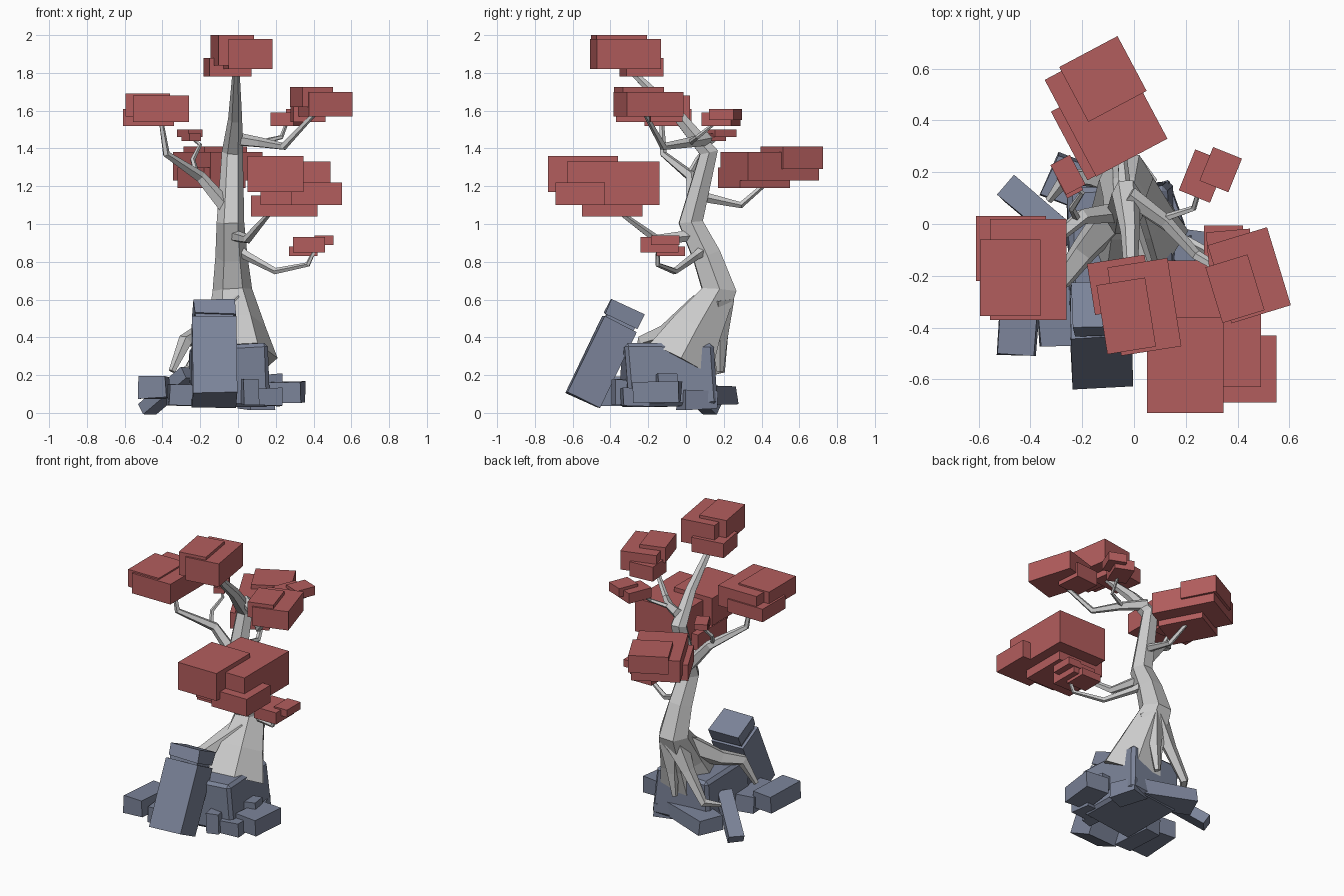
import bpy, bmesh, math, random
from mathutils import Vector, Matrix, Euler

random.seed(4)


def material(name, rgb):
    m = bpy.data.materials.new(name)
    m.diffuse_color = (*rgb, 1)
    return m


LEAF = material("leaf_red", (0.45, 0.11, 0.11))
ROCK = material("rock_slate", (0.20, 0.23, 0.32))


def finish(bm, name, mat=None):
    bmesh.ops.recalc_face_normals(bm, faces=bm.faces)
    me = bpy.data.meshes.new(name)
    bm.to_mesh(me)
    bm.free()
    ob = bpy.data.objects.new(name, me)
    bpy.context.collection.objects.link(ob)
    if mat:
        me.materials.append(mat)
    return ob


def add_box(bm, c, size, rot=(0, 0, 0), jitter=0.0):
    m = Matrix.LocRotScale(Vector(c), Euler([math.radians(a) for a in rot]), Vector(size))
    vs = bmesh.ops.create_cube(bm, size=1, matrix=m)["verts"]
    for v in vs:
        v.co += Vector([random.uniform(-jitter, jitter) for _ in range(3)])
    return vs


def foliage(name, boxes):
    """Each box: x, y centre, x, y size, z low, z high, turn."""
    bm = bmesh.new()
    for x, y, sx, sy, z0, z1, a in boxes:
        add_box(bm, (x, y, (z0 + z1) / 2), (sx, sy, z1 - z0), (0, 0, a))
    finish(bm, name, LEAF)


def rock(name, c, size, rot=(0, 0, 0), jitter=0.006, bevel=0.0):
    bm = bmesh.new()
    add_box(bm, c, size, rot, jitter)
    ob = finish(bm, name, ROCK)
    if bevel:
        b = ob.modifiers.new("chipped_edges", "BEVEL")
        b.width, b.segments = bevel, 1
    return ob


def limb(name, pts, sides=5):
    """Tapered faceted tube through points x, y, z, radius."""
    bm = bmesh.new()
    P = [Vector(p[:3]) for p in pts]
    rings, u, last = [], Vector((1, 0, 0.01)), None
    for i, p in enumerate(P):
        a = (p - P[i - 1]).normalized() if i else None
        b = (P[i + 1] - p).normalized() if i < len(P) - 1 else None
        t = ((a or b) + (b or a)).normalized()
        if last:
            u = last.rotation_difference(t) @ u
        u = (u - t * u.dot(t)).normalized()
        w, last = t.cross(u), t
        rings.append([bm.verts.new(p + pts[i][3] * (u * math.cos(k) + w * math.sin(k)))
                      for k in [2 * math.pi * j / sides for j in range(sides)]])
    for r, s in zip(rings, rings[1:]):
        for j in range(sides):
            k = (j + 1) % sides
            bm.faces.new((r[j], r[k], s[k], s[j]))
    bm.faces.new(rings[0])
    bm.faces.new(rings[-1])
    return finish(bm, name)


# Trunk, winding front to back
limb("trunk", [(0, -0.03, 0.28, .21), (-0.01, 0.06, 0.45, .155), (-0.03, 0.175, 0.65, .105),
               (-0.035, 0.11, 0.83, .085), (-0.04, 0.025, 1.01, .073), (-0.03, 0.12, 1.38, .056),
               (-0.015, -0.03, 1.56, .037), (-0.01, -0.3, 1.82, .018)], 6)

# Roots gripping the rocks
limb("root_left", [(-0.02, 0.1, 0.56, .09), (-0.19, -0.1, 0.42, .055),
                   (-0.28, -0.22, 0.38, .04), (-0.35, -0.27, 0.22, .018)])
limb("root_back", [(-0.02, 0.17, 0.62, .085), (-0.14, 0.18, 0.42, .045),
                   (-0.26, 0.18, 0.23, .03), (-0.33, 0.09, 0.2, .014)])
limb("root_rear", [(-0.0, 0.17, 0.6, .09), (-0.02, 0.18, 0.38, .04), (-0.04, 0.18, 0.22, .02)])

# Branches
limb("branch_left", [(-0.04, 0.05, 1.06, .045), (-0.2, 0.03, 1.25, .032),
                     (-0.38, -0.12, 1.37, .02), (-0.41, -0.13, 1.56, .012)])
limb("twig_left", [(-0.22, 0.02, 1.27, .015), (-0.24, 0.06, 1.34, .014),
                   (-0.2, 0.12, 1.42, .011), (-0.25, 0.17, 1.46, .008)])
limb("branch_right", [(-0.02, 0.11, 1.45, .038), (0.12, 0.01, 1.43, .028),
                      (0.24, -0.12, 1.41, .021), (0.41, -0.22, 1.59, .012)])
limb("twig_right", [(0.11, 0.02, 1.43, .016), (0.23, 0.06, 1.46, .012), (0.26, 0.16, 1.54, .009)])
limb("branch_front", [(-0.03, 0.06, 0.94, .035), (0.05, -0.16, 0.92, .025),
                      (0.17, -0.35, 1.06, .013)])
limb("branch_low_right", [(-0.02, 0.12, 0.88, .035), (0.05, 0.05, 0.83, .025),
                          (0.2, -0.06, 0.75, .018), (0.37, -0.15, 0.785, .014),
                          (0.4, -0.15, 0.85, .011)])
limb("branch_back", [(-0.03, 0.06, 1.15, .03), (-0.05, 0.29, 1.1, .018), (-0.1, 0.44, 1.23, .012)])

# Foliage clumps
foliage("foliage_top", [(-0.03, -0.355, .19, .27, 1.84, 2.0, 9), (0.04, -0.32, .235, .345, 1.82, 1.98, 9),
                        (-0.055, -0.235, .225, .2, 1.78, 1.88, 9)])
foliage("foliage_left", [(-0.408, -0.175, .295, .39, 1.54, 1.68, 0), (-0.478, -0.208, .235, .295, 1.57, 1.69, 0),
                         (-0.475, -0.095, .27, .25, 1.52, 1.61, 0)])
foliage("foliage_right", [(0.445, -0.198, .24, .315, 1.57, 1.70, 17), (0.39, -0.25, .17, .225, 1.62, 1.725, 17),
                          (0.37, -0.11, .17, .17, 1.54, 1.64, 5)])
foliage("foliage_right_back", [(0.265, 0.185, .13, .17, 1.52, 1.59, -22), (0.335, 0.21, .12, .14, 1.55, 1.61, -22)])
foliage("foliage_front", [(0.198, -0.545, .295, .37, 1.17, 1.36, 0), (0.305, -0.385, .37, .49, 1.10, 1.33, 0),
                          (0.415, -0.56, .27, .26, 1.10, 1.22, 0), (0.245, -0.39, .35, .32, 1.04, 1.15, 0)])
foliage("foliage_low_right", [(0.375, -0.14, .17, .2, .85, .93, 0), (0.455, -0.11, .1, .15, .89, .94, 0),
                              (0.345, -0.08, .15, .15, .83, .88, 0)])
foliage("foliage_back", [(-0.12, 0.56, .255, .24, 1.29, 1.41, 28), (-0.108, 0.443, .312, .423, 1.23, 1.38, 28),
                         (-0.14, 0.36, .25, .3, 1.19, 1.30, 28)])
foliage("foliage_tiny", [(-0.255, 0.19, .085, .13, 1.46, 1.50, 28), (-0.248, 0.155, .07, .09, 1.44, 1.48, 28)])

# Rock base and leaning pillar
rock("main_rock", (-0.045, -0.095, 0.2), (.41, .47, .32), (0, 0, 4), .018, .02)
for name, d, w, length, thick in (("pillar", -0.045, .235, .45, .19), ("pillar_neck", 0.19, .2, .03, .165),
                                  ("pillar_cap", 0.235, .22, .08, .19)):
    a = math.radians(25.4)
    rock(name, (-0.125, -0.43 + d * math.sin(a), 0.31 + d * math.cos(a)), (w, thick, length), (-25.4, 0, 2), .005)

# Scattered stones
rock("stone_left", (-0.445, -0.36, .135), (.145, .3, .11), (0, 0, -4))
rock("stone_left_inner", (-0.305, -0.33, .095), (.13, .28, .11), (0, 0, 4))
rock("slab_tilted", (-0.37, 0.045, .115), (.35, .1, .07), (0, -33, -40), .005)
rock("slab_back", (-0.16, 0.13, .1), (.36, .17, .1), (0, 0, -20), .012)
rock("stone_right", (0.26, -0.15, .11), (.16, .24, .11), (0, 0, -6))
rock("stone_right_high", (0.19, -0.1, .155), (.07, .1, .1), (0, 0, 8))
rock("stone_right_front", (0.16, -0.27, .085), (.14, .14, .09), (0, 0, 5))
rock("stone_front", (0.06, -0.34, .11), (.08, .09, .13), (0, 0, 12))
rock("stone_underside", (0.1, 0.06, .07), (.14, .18, .1), (0, 0, 20))
